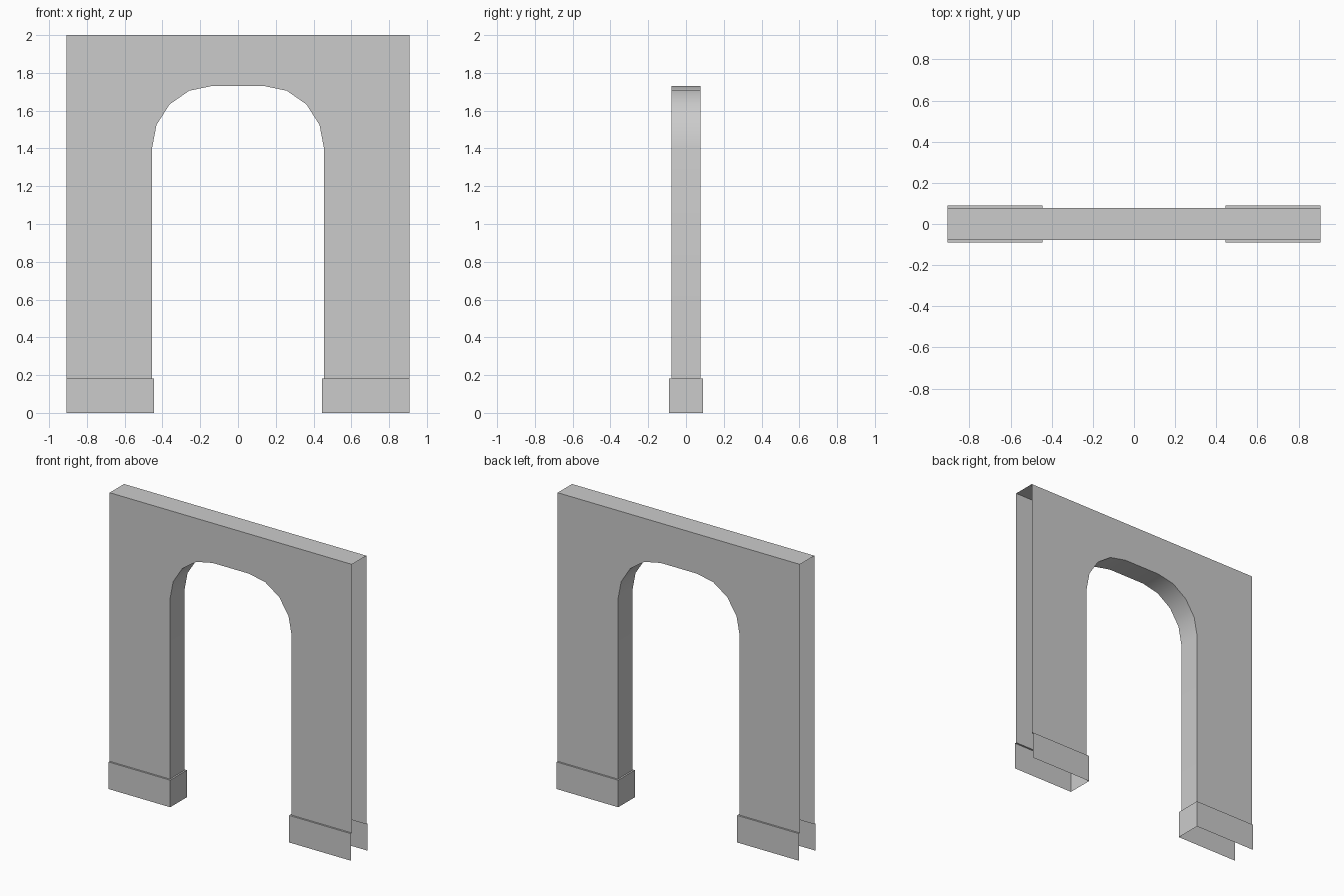
import bpy, math

if "Cube" in bpy.data.objects:
    bpy.data.objects.remove(bpy.data.objects["Cube"])

W, H = 0.907, 2.0          # half width and height of wall
WY, BY = 0.077, 0.089      # half depth of wall and baseboard
XI, XB = 0.456, 0.445      # opening half width at wall and baseboard
ZB = 0.183                 # baseboard height
SPRING, RX, RZ = 1.397, 0.32, 0.334


def make(name, verts, faces):
    mesh = bpy.data.meshes.new(name)
    mesh.from_pydata(verts, [], faces)
    mesh.update()
    ob = bpy.data.objects.new(name, mesh)
    bpy.context.collection.objects.link(ob)
    return ob


# Opening outline, from right foot over the arch to left foot
right = [(XI, ZB)]
for i in range(5):
    a = math.radians(22.5 * i)
    right.append((XI - RX + RX * math.cos(a), SPRING + RZ * math.sin(a)))
opening = right + [(-x, z) for x, z in reversed(right)]

# Wall: front, back, top and opening reveal; ends are open
outline = opening + [(-W, ZB), (-W, H), (W, H), (W, ZB)]
n, m = len(outline), len(opening)
verts = [(x, y, z) for y in (-WY, WY) for x, z in outline]
front = list(range(n))[::-1]
back = [i + n for i in range(n)]
strips = [(i, i + 1, i + 1 + n, i + n) for i in list(range(m - 1)) + [m + 1]]
wall = make("arch_wall", verts, [front, back] + strips)

# Smooth the arch reveal, keep the corners crisp
bpy.ops.object.select_all(action='DESELECT')
wall.select_set(True)
bpy.context.view_layer.objects.active = wall
bpy.ops.object.shade_smooth_by_angle(angle=math.radians(30))


# Baseboard: ledge and skirt swept in a U around the foot, mirrored
def path(x, y, z):
    return [(W, -y, z), (x, -y, z), (x, y, z), (W, y, z)]


rings = path(XI, WY, ZB) + path(XB, BY, ZB) + path(XB, BY, 0)
faces = [(r + i, r + i + 1, r + i + 5, r + i + 4)
         for r in (0, 4) for i in range(3)]
base = make("baseboard", rings, [f[::-1] for f in faces])
base.modifiers.new("Mirror", 'MIRROR').use_axis[0] = True

# Turn faces outward
import bmesh
for ob, test in ((wall, lambda f: f.normal.y * f.calc_center_median().y < 0
                  if abs(f.normal.y) > 0.9 else
                  (f.calc_center_median().z > 1.9) != (f.normal.z > 0)
                  if abs(f.normal.z) > 0.1 else
                  f.normal.x * f.calc_center_median().x > 0),
                 (base, lambda f: f.normal.z < -0.5 or f.normal.x > 0.5
                  or f.normal.y * f.calc_center_median().y < -0.01)):
    bm = bmesh.new()
    bm.from_mesh(ob.data)
    bm.normal_update()
    bmesh.ops.reverse_faces(bm, faces=[f for f in bm.faces if test(f)])
    bm.to_mesh(ob.data)
    bm.free()
